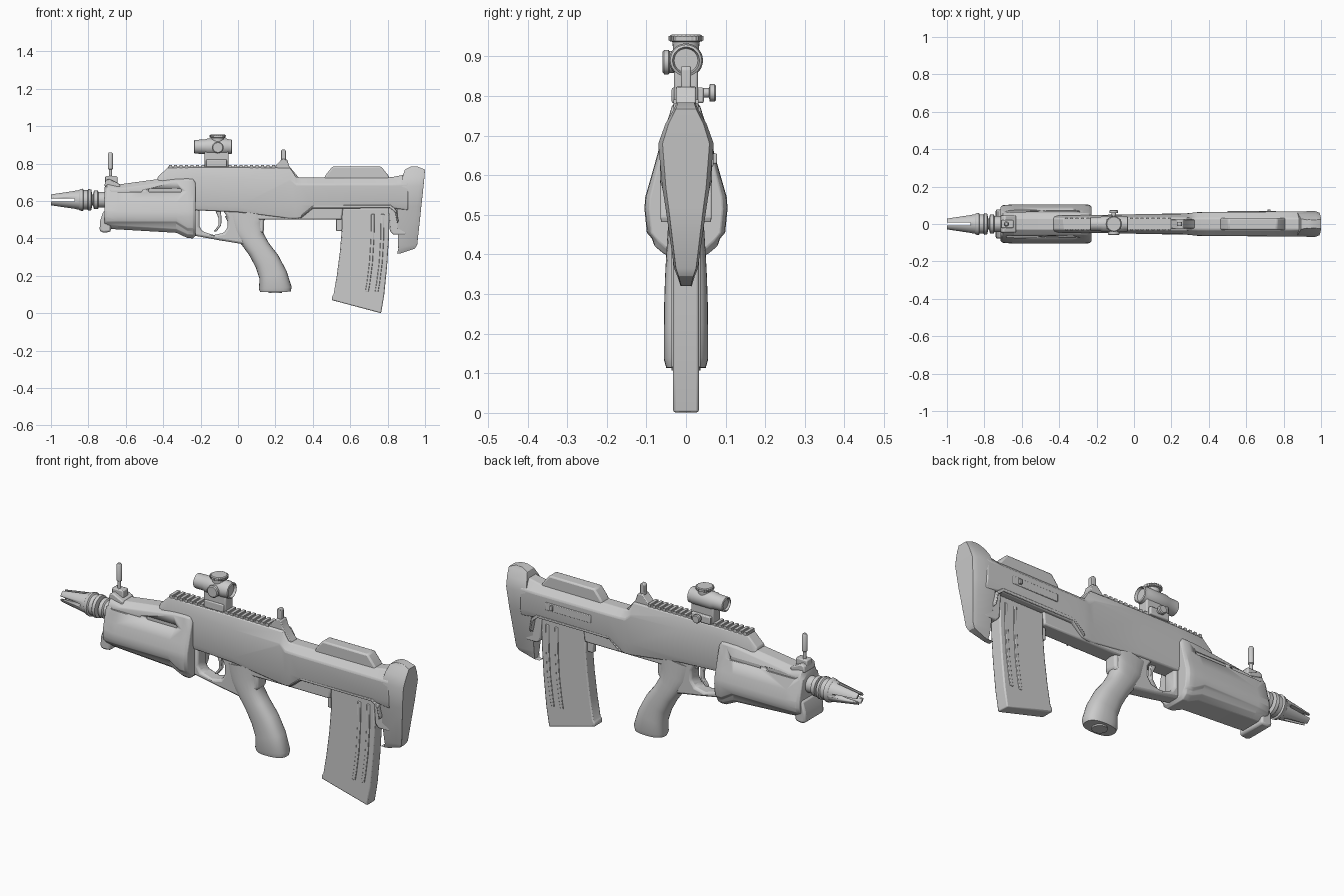
import bpy, bmesh, math
from mathutils import Vector


def loft(name, rings, bevel=0.0, angle=35):
    """Bridge equal-length rings of points and cap both ends."""
    bm = bmesh.new()
    vs = [[bm.verts.new(p) for p in r] for r in rings]
    n = len(vs[0])
    for a, b in zip(vs, vs[1:]):
        for i in range(n):
            bm.faces.new((a[i], a[(i + 1) % n], b[(i + 1) % n], b[i]))
    bm.faces.new(vs[0])
    bm.faces.new(vs[-1])
    bmesh.ops.recalc_face_normals(bm, faces=bm.faces)
    me = bpy.data.meshes.new(name)
    bm.to_mesh(me)
    bm.free()
    me.shade_smooth()
    me.set_sharp_from_angle(angle=math.radians(angle))
    ob = bpy.data.objects.new(name, me)
    bpy.context.collection.objects.link(ob)
    if bevel:
        m = ob.modifiers.new("bevel", 'BEVEL')
        m.width, m.segments, m.limit_method = bevel, 2, 'ANGLE'
        m.angle_limit = math.radians(30)
    return ob


def prism(name, pts, h, bevel=0.0, y=0.0):
    """Side profile (x, z) extruded to y +-h."""
    return loft(name, [[(x, y + s * h, z) for x, z in pts] for s in (-1, 1)], bevel)


def box(name, x0, x1, y0, y1, z0, z1, bevel=0.0):
    return prism(name, [(x0, z0), (x1, z0), (x1, z1), (x0, z1)],
                 (y1 - y0) / 2, bevel, (y0 + y1) / 2)


def lathe(name, axis, origin, prof, n=28):
    """Stack of circles (distance, radius) along an axis."""
    k = 'xyz'.index(axis)
    rings = []
    for t, r in prof:
        ring = []
        for i in range(n):
            a = 2 * math.pi * i / n
            p = [0, 0, 0]
            p[k], p[k - 1], p[k - 2] = t, r * math.cos(a), r * math.sin(a)
            ring.append(Vector(origin) + Vector(p))
        rings.append(ring)
    return loft(name, rings)


def section(x, half):
    """Mirrored cross-section at x from (half width, z), top to bottom."""
    return [(x, -w, z) for w, z in half] + [(x, w, z) for w, z in reversed(half)]


def cut(ob, cutter):
    cutter.hide_render = True
    cutter.hide_set(True)
    m = ob.modifiers.new("cut", 'BOOLEAN')
    m.operation, m.object, m.solver = 'DIFFERENCE', cutter, 'EXACT'


def pill(x0, x1, z, r):
    pts = []
    for c, a0 in ((x1, -90), (x0, 90)):
        for i in range(7):
            a = math.radians(a0 + 30 * i)
            pts.append((c + r * math.cos(a), z + r * math.sin(a)))
    return pts


# receiver and stock shell: x, (half width, z) x4 from top to bottom
B = [(-.43, .03, .727, .045, .69, .045, .58, .04, .55),
     (-.375, .03, .78, .045, .73, .046, .58, .04, .55),
     (-.22, .034, .78, .048, .73, .048, .58, .04, .55),
     (.0, .034, .78, .052, .72, .05, .57, .042, .54),
     (.28, .034, .777, .055, .715, .057, .57, .045, .505),
     (.31, .032, .728, .06, .69, .06, .57, .05, .505),
     (.34, .03, .725, .062, .69, .062, .58, .05, .51),
     (.40, .03, .725, .064, .69, .065, .58, .058, .56),
     (.82, .03, .727, .066, .69, .066, .59, .058, .562),
     (.91, .03, .745, .066, .69, .066, .59, .055, .55)]
loft("receiver", [section(b[0], list(zip(b[1::2], b[2::2]))) for b in B], .006)
prism("lower_core", [(.1, .6), (.1, .5), (.555, .5), (.565, .6)], .042, .008)
prism("rear_core", [(.8, .6), (.812, .44), (.83, .42), (.9, .42), (.9, .6)], .036, .006)
prism("cheek_riser", [(.45, .70), (.47, .74), (.505, .784), (.765, .784), (.805, .735), (.82, .70)],
      .032, .008)

# butt: z, front x, rear x, half width front, half width rear
butt = [(.32, .86, .87, .014, .014), (.345, .857, .945, .02, .022), (.365, .856, .958, .024, .03),
        (.52, .852, .975, .045, .052), (.57, .85, .98, .054, .06), (.68, .87, .992, .066, .07),
        (.73, .88, .997, .05, .052), (.768, .892, 1.0, .028, .03), (.784, .925, .96, .022, .024)]
loft("butt", [[(a, -u, z), (b - .025, -v, z), (b, -v * .85, z), (b, v * .85, z),
               (b - .025, v, z), (a, u, z)] for z, a, b, u, v in butt], .006)

# trigger guard and lower frame, one outline around the trigger opening
prism("trigger_guard", [(-.235, .57), (-.207, .57), (-.207, .465), (-.19, .437), (-.13, .418),
      (-.075, .43), (-.055, .46), (-.055, .51), (-.08, .55), (-.1, .57), (.14, .57), (.14, .44),
      (.06, .36), (.01, .372), (-.1, .39), (-.235, .415)], .036, .012)
prism("trigger", [(-.13, .57), (-.105, .51), (-.105, .47), (-.13, .437), (-.115, .437),
                  (-.09, .47), (-.088, .51), (-.095, .57)], .01, .003)

# pistol grip: front (x, z), back (x, z), half width
G = [(-.07, .52, .19, .56, .044), (-.03, .43, .14, .495, .046), (.02, .365, .135, .43, .05),
     (.06, .31, .165, .375, .053), (.095, .245, .215, .31, .055), (.115, .185, .26, .225, .056),
     (.112, .13, .287, .14, .056), (.118, .113, .282, .115, .05)]
rings = []
for fx, fz, bx, bz, w in G:
    ring = []
    for i in range(28):
        a = 2 * math.pi * i / 28
        c, s = [math.copysign(abs(f(a)) ** .8, f(a)) for f in (math.cos, math.sin)]
        t = (c + 1) / 2
        ring.append((fx + (bx - fx) * t, w * s, fz + (bz - fz) * t))
    rings.append(ring)
loft("grip", rings, angle=50)
lathe("grip_cap", 'z', (.2, 0, 0), [(.107, .036), (.12, .036)])

# handguard: x, top z, bottom z, width factor
H = [(-.715, .67, .47, .86), (-.70, .703, .452, .96), (-.64, .688, .448, 1), (-.33, .73, .43, 1),
     (-.27, .733, .402, 1), (-.24, .732, .4, .98), (-.226, .715, .415, .88)]
hand = loft("handguard", [section(x, [(k * w, z) for w, z in (
    (.03, t), (.058, t - .022), (.073, .65), (.09, .59), (.103, .545), (.105, .515),
    (.099, (.49 if b > .42 else .455)), (.086, (.478 if b > .42 else .44)),
    (.08, b + .02), (.055, b))]) for x, t, b, k in H], .005)
for i, (a, b) in enumerate(((-.675, -.52), (-.47, -.31))):
    for s in (-1, 1):
        cut(hand, prism(f"slot_cutter_{i}_{s}", pill(a, b, .657, .009), .02, 0, s * .085))
prism("handguard_lip", [(-.74, .44), (-.738, .49), (-.72, .545), (-.68, .55), (-.68, .435),
                        (-.72, .43)], .078, .01)
prism("handguard_brow", [(-.715, .68), (-.708, .71), (-.69, .718), (-.63, .69), (-.63, .66)],
      .045, .006)

# barrel and slotted flash hider
lathe("barrel", 'x', (0, 0, .606), [(-.87, .03), (-.775, .03), (-.77, .05), (-.75, .05),
      (-.745, .042), (-.715, .042), (-.712, .052), (-.66, .052)])
hider = lathe("flash_hider", 'x', (0, 0, .606), [(-.87, .012), (-1, .02), (-1, .03), (-.85, .052),
              (-.845, .057), (-.83, .06), (-.825, .052), (-.805, .052), (-.80, .058),
              (-.785, .056), (-.78, .035)])
cut(hider, box("hider_cutter_a", -1.02, -.875, -.1, .1, .598, .614))
cut(hider, box("hider_cutter_b", -1.02, -.875, -.008, .008, .5, .7))

# iron sights
box("front_sight_base", -.71, -.645, -.022, .022, .68, .733, .005)
lathe("front_sight_post", 'z', (-.682, 0, 0), [(.72, .009), (.768, .009), (.772, .014),
      (.85, .014), (.86, .008)], 16)
prism("rear_sight_base", [(.18, .77), (.2, .787), (.235, .825), (.262, .822), (.275, .785),
                          (.325, .725), (.2, .72)], .025, .004)
prism("rear_sight_post", [(.23, .81), (.23, .868), (.238, .876), (.25, .876), (.256, .868),
                          (.256, .81)], .012, .003)

# rail with teeth
box("rail_base", -.375, .19, -.03, .03, .76, .784, .002)
for i in range(20):
    x = -.37 + i * .029
    box(f"rail_tooth_{i}", x, x + .016, -.032, .032, .776, .792)

# optic
prism("optic_mount", [(-.178, .78), (-.05, .78), (-.05, .88), (-.178, .88)], .03, .006)
box("optic_clamp", -.17, -.06, -.036, .045, .782, .822, .005)
lathe("optic_tube", 'x', (0, 0, .89), [(-.225, .026), (-.235, .03), (-.232, .037), (-.18, .038),
      (-.165, .043), (-.06, .043), (-.05, .04), (-.035, .04), (-.032, .034), (-.045, .03)])
lathe("optic_top_turret", 'z', (-.108, 0, 0), [(.9, .032), (.937, .034), (.939, .042),
      (.951, .042), (.955, .037)])
lathe("optic_side_turret", 'y', (-.108, 0, .886), [(0, .028), (-.042, .028), (-.044, .031),
      (-.055, .031), (-.059, .026)])
lathe("clamp_knob", 'y', (-.108, 0, .808), [(.03, .012), (.058, .012), (.06, .022),
      (.072, .022), (.076, .018)])
for i in range(24):
    a = i * math.pi / 12
    x, y = -.108 + .042 * math.cos(a), .042 * math.sin(a)
    box(f"turret_ridge_{i}", x - .002, x + .002, y - .002, y + .002, .94, .952)

# curved magazine with two ribs on each side
M = [(.555, .56), (.555, .45), (.545, .33), (.528, .2), (.511, .1), (.502, .088), (.502, .07),
     (.765, 0), (.782, .1), (.797, .25), (.807, .4), (.81, .56)]
prism("magazine", M, .033, .006)
for i in (0, 1):
    d = i * .052
    path = [(.712 + d, .53), (.71 + d, .4), (.702 + d, .27), (.688 + d, .16), (.68 + d, .115)]
    prism(f"magazine_rib_{i}", path + [(x + .018, z) for x, z in reversed(path)], .037, .003)
box("magazine_catch", .525, .56, -.014, .014, .44, .52, .004)

# lower shell edge trim around the magazine well
T = [(.335, .512), (.40, .565), (.81, .565), (.84, .54), (.852, .48)]
prism("well_trim", T + [(x + .006, z + .014) for x, z in reversed(T)], .064, .003)

# ejection port cover and charging peg on the far side
box("port_cover", .5, .76, .05, .069, .622, .662, .003)
box("charging_peg", .715, .73, .06, .078, .63, .655, .002)
